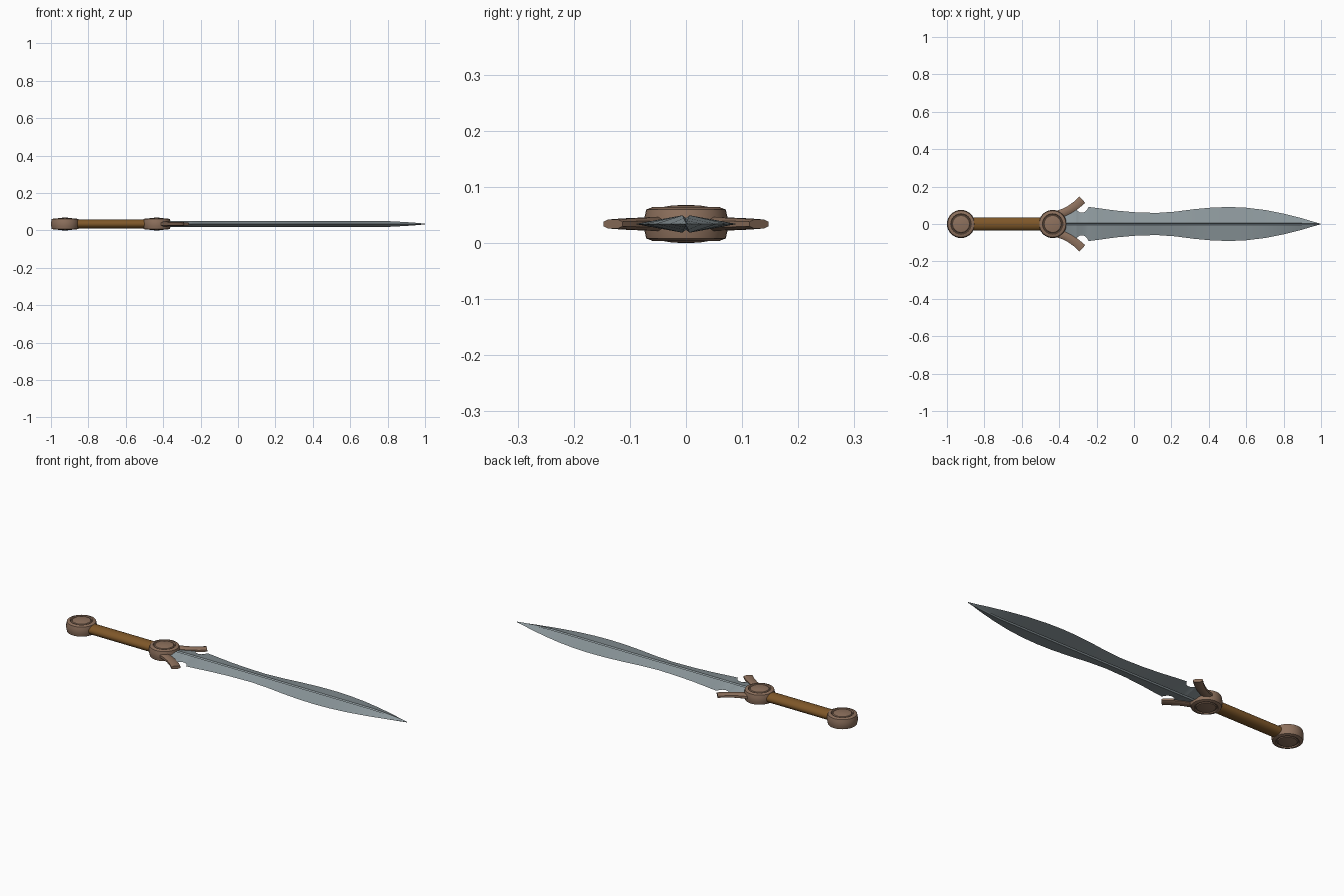
import bpy, bmesh, math

if "Cube" in bpy.data.objects:
    bpy.data.objects.remove(bpy.data.objects["Cube"])

Z = 0.034  # height of the sword's centre plane


def material(name, rgb):
    m = bpy.data.materials.new(name)
    m.diffuse_color = (*rgb, 1)
    m.use_nodes = True
    m.node_tree.nodes["Principled BSDF"].inputs["Base Color"].default_value = m.diffuse_color
    return m


bronze = material("bronze", (0.27, 0.165, 0.11))
leather = material("brown_leather", (0.21, 0.095, 0.022))
steel = material("blue_grey_steel", (0.27, 0.32, 0.34))


def finish(name, bm, mat, angle=30):
    bmesh.ops.remove_doubles(bm, verts=bm.verts, dist=1e-5)
    bmesh.ops.recalc_face_normals(bm, faces=bm.faces)
    me = bpy.data.meshes.new(name)
    bm.to_mesh(me)
    bm.free()
    me.materials.append(mat)
    ob = bpy.data.objects.new(name, me)
    bpy.context.collection.objects.link(ob)
    bpy.ops.object.select_all(action='DESELECT')
    ob.select_set(True)
    bpy.context.view_layer.objects.active = ob
    bpy.ops.object.shade_smooth_by_angle(angle=math.radians(angle))
    return ob


def loft(bm, rings):
    """Skin a list of closed rings and cap both ends."""
    vs = [[bm.verts.new(p) for p in r] for r in rings]
    n = len(vs[0])
    for a, b in zip(vs, vs[1:]):
        for i in range(n):
            bm.faces.new((a[i], a[(i + 1) % n], b[(i + 1) % n], b[i]))
    bm.faces.new(vs[0])
    bm.faces.new(vs[-1])


def disc(name, x):
    # domed boss, groove, raised rim and bulging side, mirrored top to bottom
    half = [(0.002, 0.034), (0.025, 0.033), (0.045, 0.0295), (0.048, 0.025),
            (0.052, 0.025), (0.055, 0.030), (0.060, 0.030), (0.071, 0.0255), (0.074, 0.012)]
    prof = half + [(0.075, 0)] + [(r, -z) for r, z in reversed(half)]
    bm = bmesh.new()
    n = 32
    loft(bm, [[(x + r * math.cos(2 * math.pi * i / n), r * math.sin(2 * math.pi * i / n), Z + z)
               for i in range(n)] for r, z in prof])
    finish(name, bm, bronze)


disc("pommel", -0.925)
disc("guard_hub", -0.435)

# oval grip
bm = bmesh.new()
loft(bm, [[(x, 0.035 * math.cos(i * math.pi / 12), Z + 0.025 * math.sin(i * math.pi / 12))
           for i in range(24)] for x in (-0.88, -0.48)])
finish("grip", bm, leather)

# curved guard wings: x, y, half width, half thickness
path = [(-0.42, 0.045, 0.022, 0.013), (-0.375, 0.062, 0.021, 0.012), (-0.34, 0.080, 0.021, 0.011),
        (-0.305, 0.104, 0.022, 0.010), (-0.276, 0.130, 0.023, 0.008)]
for side, label in ((1, "left"), (-1, "right")):
    bm = bmesh.new()
    rings = []
    for i, (x, y, w, t) in enumerate(path):
        a, b = path[max(i - 1, 0)], path[min(i + 1, len(path) - 1)]
        d = math.hypot(b[0] - a[0], b[1] - a[1])
        nx, ny = -(b[1] - a[1]) / d, (b[0] - a[0]) / d
        rings.append([(x + nx * w * u, side * (y + ny * w * u), Z + t * v) for u, v in
                      ((1, 0.5), (0.5, 1), (-0.5, 1), (-1, 0.5), (-1, -0.5), (-0.5, -1), (0.5, -1), (1, -0.5))])
    loft(bm, rings)
    finish("guard_wing_" + label, bm, bronze)

# leaf blade outline: root, notch and shoulder, then the leaf curve
outline = [(-0.42, 0.04), (-0.37, 0.055), (-0.33, 0.072), (-0.308, 0.082), (-0.302, 0.070),
           (-0.29, 0.062), (-0.275, 0.060), (-0.26, 0.066), (-0.25, 0.078), (-0.243, 0.091),
           (-0.20, 0.086), (-0.10, 0.072), (0.0, 0.063), (0.12, 0.059), (0.22, 0.066),
           (0.32, 0.079), (0.42, 0.088), (0.51, 0.091), (0.60, 0.087), (0.70, 0.075),
           (0.80, 0.055), (0.90, 0.030), (0.96, 0.012), (1.0, 0.0006)]
rings = []
for x, w in outline:
    k = min(1, max(0.03, (1.0 - x) / 0.2)) ** 0.6
    t, g = 0.0155 * k, min(0.006 * k, w * 0.3)
    pts = [(w, 0), (g, t), (0, t * 0.65), (-g, t), (-w, 0), (-g, -t), (0, -t * 0.65), (g, -t)]
    rings.append([(x, y, Z + z) for y, z in pts])
bm = bmesh.new()
loft(bm, rings)
finish("blade", bm, steel, 12)
